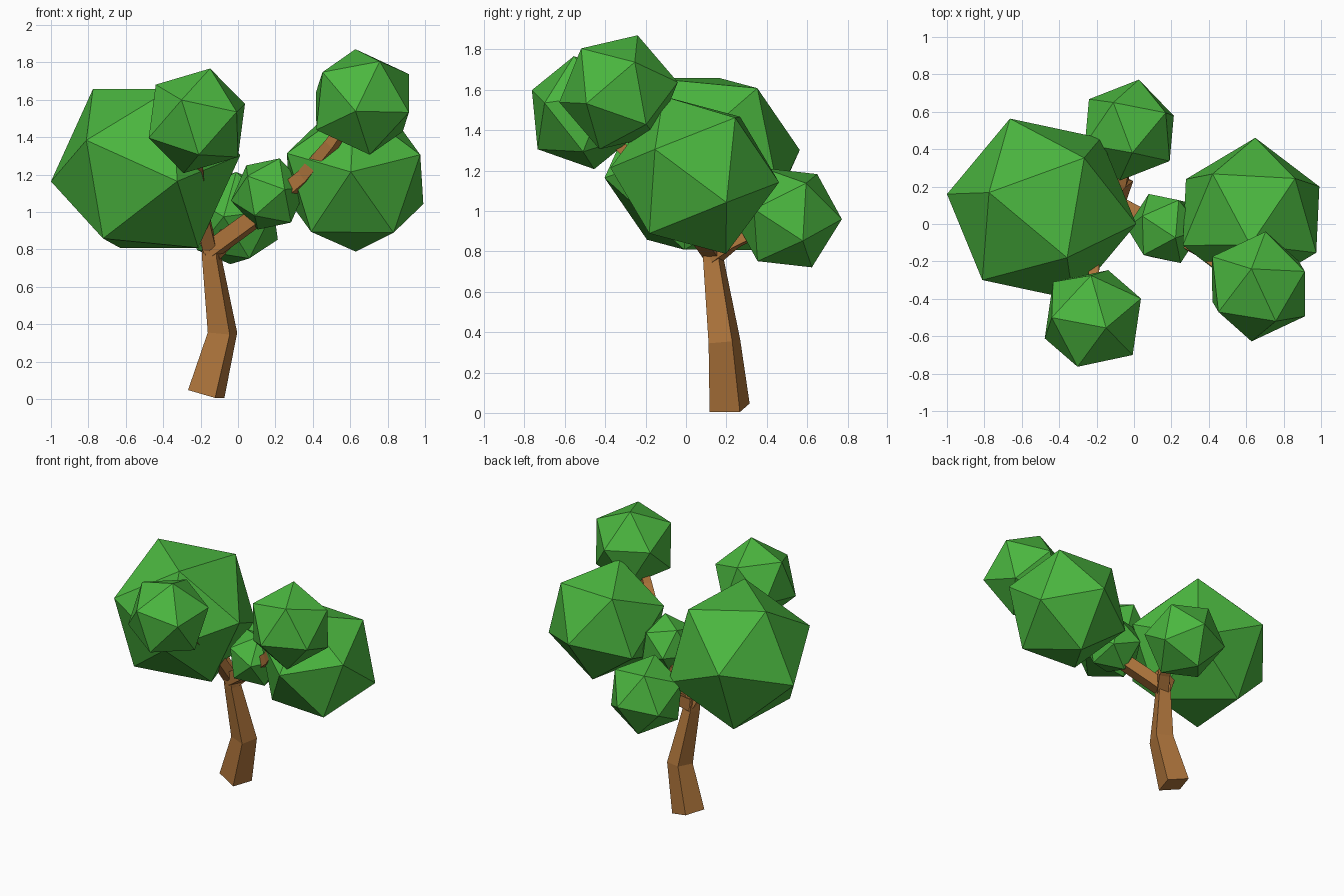
import bpy, bmesh
from mathutils import Vector, Matrix

if "Cube" in bpy.data.objects:
    bpy.data.objects.remove(bpy.data.objects["Cube"])


def material(name, rgb):
    m = bpy.data.materials.new(name)
    m.diffuse_color = (*rgb, 1)
    m.use_nodes = True
    m.node_tree.nodes["Principled BSDF"].inputs["Base Color"].default_value = m.diffuse_color
    return m


GREEN = material("leaf_green", (0.07, 0.47, 0.05))
BROWN = material("bark_brown", (0.43, 0.18, 0.045))


def finish(bm, name, mat):
    bmesh.ops.recalc_face_normals(bm, faces=bm.faces)
    me = bpy.data.meshes.new(name)
    bm.to_mesh(me)
    bm.free()
    me.materials.append(mat)
    ob = bpy.data.objects.new(name, me)
    bpy.context.collection.objects.link(ob)


def frame(a, b):
    """Rotation whose z axis is a and whose x axis leans towards b."""
    z = Vector(a).normalized()
    b = Vector(b)
    x = (b - z * b.dot(z)).normalized()
    return Matrix((x, z.cross(x), z)).transposed()


def foliage(name, centre, radius, corner, neighbour):
    """Icosahedron turned so two adjacent corners point the given ways."""
    bm = bmesh.new()
    bmesh.ops.create_icosphere(bm, subdivisions=1, radius=radius)
    first = max(bm.verts, key=lambda v: v.co.z)
    second = first.link_edges[0].other_vert(first)
    rot = frame(corner, neighbour) @ frame(first.co, second.co).transposed()
    bm.transform(Matrix.Translation(centre) @ rot.to_4x4())
    finish(bm, name, GREEN)


def limb(name, path, ref):
    """Four-sided tapering limb; path holds (point, half width)."""
    bm = bmesh.new()
    pts = [Vector(p) for p, _ in path]
    rings = []
    for i, (p, (_, h)) in enumerate(zip(pts, path)):
        t = Vector()
        if i > 0:
            t += (p - pts[i - 1]).normalized()
        if i < len(pts) - 1:
            t += (pts[i + 1] - p).normalized()
        m = frame(t, ref)
        rings.append([bm.verts.new(p + m @ Vector((sx * h, sy * h, 0)))
                      for sx, sy in ((-1, -1), (1, -1), (1, 1), (-1, 1))])
    for r, s in zip(rings, rings[1:]):
        for k in range(4):
            n = (k + 1) % 4
            bm.faces.new((r[k], r[n], s[n], s[k]))
    bm.faces.new(rings[0])
    bm.faces.new(rings[-1])
    finish(bm, name, BROWN)


# Leaf clumps
foliage("foliage_large_left", (-0.494, 0.08, 1.233), 0.517,
        (-0.506, 0.08, -0.07), (-0.30, 0.09, 0.41))
foliage("foliage_right", (0.626, 0.043, 1.178), 0.42,
        (0.371, 0.16, -0.138), (0.344, -0.198, 0.129))
foliage("foliage_top_right", (0.666, -0.334, 1.588), 0.30,
        (-0.038, 0.094, 0.281), (0.038, 0.297, 0.05))
foliage("foliage_front_left", (-0.22, -0.505, 1.487), 0.293,
        (0.254, 0.105, 0.09), (0.059, -0.057, 0.281))
foliage("foliage_small_middle", (0.164, -0.024, 1.096), 0.205,
        (0.058, -0.05, 0.19), (-0.119, 0.066, 0.153))
foliage("foliage_back", (-0.025, 0.502, 0.967), 0.275,
        (0.236, 0.076, -0.114), (0.055, 0.273, -0.009))

# Bent trunk
limb("trunk", [((-0.17, 0.216, 0.026), 0.079), ((-0.083, 0.19, 0.355), 0.062),
               ((-0.14, 0.137, 0.75), 0.041), ((-0.145, 0.13, 0.84), 0.038)],
     (0.317, 0.948, 0))

# Branches reaching into the clumps
limb("branch_right", [((-0.14, 0.135, 0.80), 0.043), ((0.08, 0.02, 0.96), 0.042),
                      ((0.36, -0.14, 1.19), 0.036), ((0.50, -0.25, 1.36), 0.03),
                      ((0.64, -0.33, 1.56), 0.022)], (0, 0, 1))
limb("branch_back", [((-0.14, 0.135, 0.78), 0.04), ((-0.07, 0.23, 0.85), 0.036),
                     ((-0.02, 0.45, 0.95), 0.025)], (0, 0, 1))
limb("branch_left", [((-0.14, 0.135, 0.79), 0.04), ((-0.22, 0.11, 0.95), 0.034),
                     ((-0.42, 0.08, 1.18), 0.025)], (0, 1, 0))
limb("branch_front", [((-0.15, 0.13, 0.80), 0.036), ((-0.20, 0.0, 1.02), 0.034),
                      ((-0.215, -0.21, 1.22), 0.03), ((-0.22, -0.48, 1.45), 0.022)],
     (1, 0, 0))
